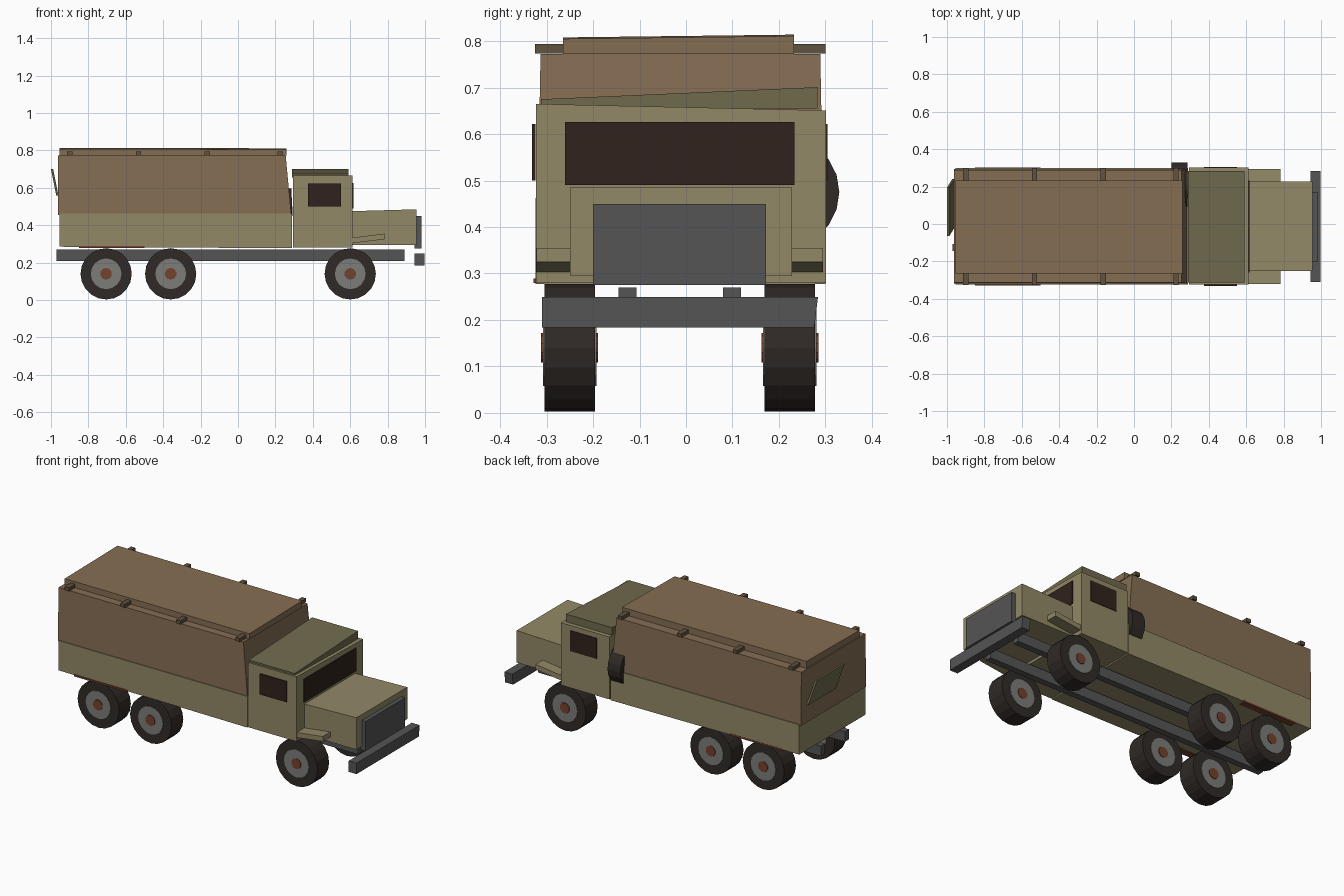
import bpy, bmesh, math
from mathutils import Matrix, Vector

if "Cube" in bpy.data.objects:
    bpy.data.objects.remove(bpy.data.objects["Cube"])

PALETTE = {
    "body": (0.29, 0.25, 0.135), "roof": (0.16, 0.145, 0.075),
    "canvas": (0.235, 0.155, 0.087), "bow": (0.12, 0.085, 0.05),
    "glass": (0.03, 0.016, 0.012), "rubber": (0.03, 0.023, 0.02),
    "metal": (0.09, 0.09, 0.09), "hub": (0.2, 0.2, 0.19),
    "rust": (0.17, 0.055, 0.027),
}
mats = {}
for key, rgb in PALETTE.items():
    mats[key] = bpy.data.materials.new(key)
    mats[key].diffuse_color = (*rgb, 1)


def finish(name, bm, mat):
    bmesh.ops.recalc_face_normals(bm, faces=bm.faces)
    mesh = bpy.data.meshes.new(name)
    bm.to_mesh(mesh)
    bm.free()
    mesh.materials.append(mats[mat])
    ob = bpy.data.objects.new(name, mesh)
    bpy.context.collection.objects.link(ob)
    return ob


def box(name, xs, ys, zs, mat, warp=None):
    """Box from ranges; warp gets (x, y, z, u, v, w), u/v/w being 0 or 1 per corner."""
    bm = bmesh.new()
    bmesh.ops.create_cube(bm, size=1)
    for vert in bm.verts:
        u, v, w = (1 if c > 0 else 0 for c in vert.co)
        p = (xs[u], ys[v], zs[w])
        vert.co = Vector(warp(*p, u, v, w) if warp else p)
    return finish(name, bm, mat)


def disc(name, centre, radius, width, sides, axis, mat):
    bm = bmesh.new()
    rot = Matrix.Rotation(math.pi / 2, 4, "X" if axis == "Y" else "Y")
    bmesh.ops.create_cone(bm, cap_ends=True, segments=sides, radius1=radius,
                          radius2=radius, depth=width,
                          matrix=Matrix.Translation(centre) @ rot)
    return finish(name, bm, mat)


def wheel(name, centre, radius, width, axis):
    disc(name + "_tyre", centre, radius, width, 20, axis, "rubber")
    disc(name + "_hub", centre, radius * 0.6, width + 0.006, 16, axis, "hub")
    disc(name + "_cap", centre, radius * 0.23, width + 0.014, 10, axis, "rust")


MID = -0.0135  # centre line of the truck in y

# Chassis rails, road wheels, fenders, side windows and rust strips in pairs
for side, s in (("right", -1), ("left", 1)):
    y = MID + s * 0.1125
    box("chassis_rail_" + side, (-0.97, 0.89), (y - 0.019, y + 0.019), (0.21, 0.27), "metal")
    for label, x in (("rear", -0.705), ("middle", -0.36), ("front", 0.60)):
        wheel(f"{label}_wheel_{side}", (x, MID + s * 0.237, 0.14), 0.137, 0.109, "Y")
    y = MID + s * 0.265
    box("fender_" + side, (0.465, 0.783), (y - 0.043, y + 0.043), (0.285, 0.315), "body",
        lambda x, y, z, u, v, w: (x, y, z + 0.04 * u))
    y = MID + s * 0.314
    box("side_window_" + side, (0.375, 0.55), (y - 0.004, y + 0.004), (0.50, 0.622), "glass")
    y = MID + s * 0.295
    box("rust_strip_" + side, (-0.85, -0.50), (y - 0.02, y + 0.02), (0.279, 0.289), "rust")

# Cargo bed
box("cargo_bed", (-0.955, 0.288), (-0.324, 0.30), (0.285, 0.462), "body",
    lambda x, y, z, u, v, w: (x, y, z - 0.008 * u * (1 - w)))

# Canvas cover, leaning back at its front end
box("canvas_cover", (-0.962, 0.285), (-0.319, 0.295), (0.455, 0.772), "canvas",
    lambda x, y, z, u, v, w: (x - 0.03 * u * w, y + 0.006 * w * (1 - 2 * v), z))
box("canvas_top", (-0.955, 0.26), (-0.265, 0.232), (0.772, 0.805), "canvas",
    lambda x, y, z, u, v, w: (x, y, z + w * (0.006 * v + 0.003 * (1 - u))))
for i, x in enumerate((-0.90, -0.532, -0.165, 0.225)):
    box(f"canvas_bow_{i + 1}", (x - 0.014, x + 0.014), (-0.325, 0.30), (0.773, 0.794), "bow")

# Loose flap hanging off the rear of the canvas
box("canvas_flap", (-0.972, -0.960), (-0.02, 0.24), (0.56, 0.70), "roof",
    lambda x, y, z, u, v, w: (x - 0.028 * w, y - 0.045 * w, z))

# Cab with tilted roof panel
box("cab", (0.293, 0.612), (-0.323, 0.301), (0.28, 0.665), "body",
    lambda x, y, z, u, v, w: (x, y, z - 0.014 * v * w))
box("cab_roof", (0.29, 0.592), (-0.312, 0.283), (0.655, 0.675), "roof",
    lambda x, y, z, u, v, w: (x, y, z + 0.026 * v * w))
box("windshield", (0.605, 0.618), (-0.26, 0.233), (0.49, 0.626), "glass")

# Hood, grille and bumper
box("hood", (0.605, 0.955), (-0.25, 0.228), (0.295, 0.475), "body",
    lambda x, y, z, u, v, w: (x, y, z + 0.01 * u * w))
box("grille", (0.945, 0.98), (-0.20, 0.172), (0.275, 0.45), "metal")
box("front_bumper", (0.945, 0.997), (-0.31, 0.284), (0.184, 0.249), "metal",
    lambda x, y, z, u, v, w: (x, y - 0.008 * v * (1 - w), z))

# Spare wheel between canvas and cab
wheel("spare_wheel", (0.243, 0.21, 0.475), 0.12, 0.085, "X")

for m in bpy.data.materials:
    if m.users and not m.is_grease_pencil:
        m.use_nodes = True
        m.node_tree.nodes["Principled BSDF"].inputs["Base Color"].default_value = m.diffuse_color
